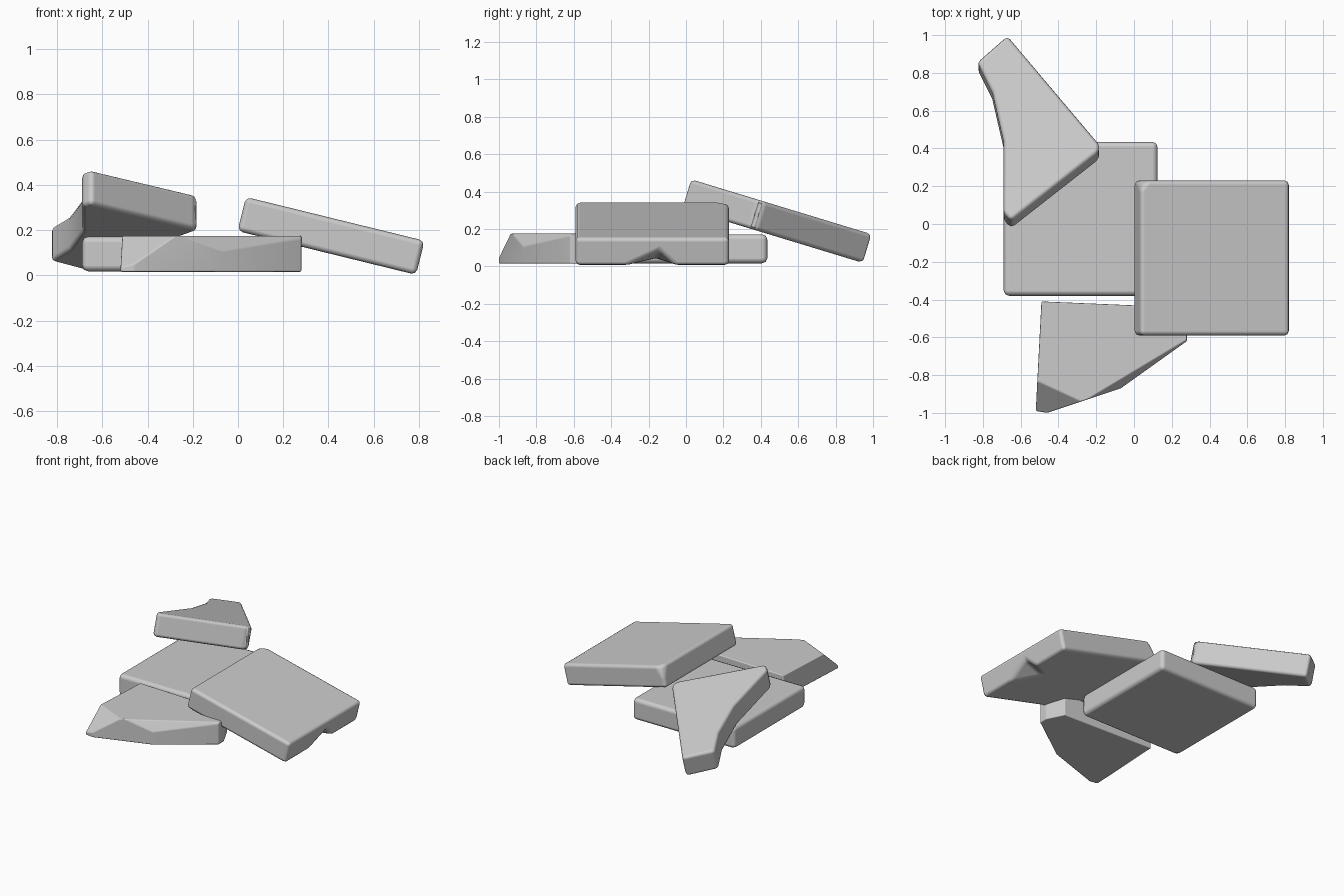
import bpy, bmesh
from mathutils import Vector

cube = bpy.data.objects.get("Cube")
if cube:
    bpy.data.objects.remove(cube, do_unlink=True)

stone = bpy.data.materials.new("grey_stone")
stone.use_nodes = True
grey = (0.6, 0.6, 0.6, 1)
stone.diffuse_color = grey
stone.node_tree.nodes["Principled BSDF"].inputs["Base Color"].default_value = grey


def add_object(name, bm):
    mesh = bpy.data.meshes.new(name)
    bm.normal_update()
    bm.to_mesh(mesh)
    bm.free()
    obj = bpy.data.objects.new(name, mesh)
    bpy.context.collection.objects.link(obj)
    mesh.materials.append(stone)
    return obj


def slab(name, outline, height, slope=(0, 0), thick=0.155, chips=(), cutter=None, bevel=0.028):
    """Extrude an outline lying on a tilted top plane, then chip and bevel it."""
    bm = bmesh.new()
    normal = Vector((-slope[0], -slope[1], 1)).normalized()
    top = [bm.verts.new((x, y, height + slope[0] * x + slope[1] * y)) for x, y in outline]
    face = bm.faces.new(top)
    result = bmesh.ops.extrude_face_region(bm, geom=[face])
    moved = [v for v in result["geom"] if isinstance(v, bmesh.types.BMVert)]
    bmesh.ops.translate(bm, verts=moved, vec=-normal * thick)
    # Broken-off corners: cut away everything on the outer side of a plane
    for point, direction in chips:
        geom = bm.verts[:] + bm.edges[:] + bm.faces[:]
        bmesh.ops.bisect_plane(bm, geom=geom, plane_co=point, plane_no=direction, clear_outer=True)
        bmesh.ops.holes_fill(bm, edges=[e for e in bm.edges if e.is_boundary], sides=0)
    bmesh.ops.recalc_face_normals(bm, faces=bm.faces)
    for f in bm.faces:
        f.smooth = True
    obj = add_object(name, bm)
    if cutter:
        cut = obj.modifiers.new("notch", "BOOLEAN")
        cut.object = cutter
        cut.solver = "EXACT"
    worn = obj.modifiers.new("worn_edges", "BEVEL")
    worn.width = bevel
    worn.segments = 2
    worn.limit_method = "ANGLE"
    worn.angle_limit = 0.45
    worn.harden_normals = True
    return obj


# Flat square slab at the bottom
slab("base_slab", [(-0.69, -0.38), (0.125, -0.38), (0.125, 0.435), (-0.69, 0.435)], 0.172)

# Wedge-shaped helper for the notch under the leaning slab
bm = bmesh.new()
ring = [bm.verts.new(p) for p in [(0.9, -0.45, -0.03), (0.9, 0.04, -0.03), (0.9, -0.13, 0.11)]]
tip = bm.verts.new((0.6, -0.17, 0.03))
bm.faces.new(ring)
for i in range(3):
    bm.faces.new((ring[i], ring[i - 1], tip))
bmesh.ops.recalc_face_normals(bm, faces=bm.faces)
notch = add_object("notch_cutter", bm)
notch.hide_render = True
notch.hide_viewport = True
notch.display_type = "WIRE"

# Square slab leaning on the base
slab("leaning_slab", [(0.035, -0.59), (0.825, -0.59), (0.825, 0.23), (0.035, 0.23)],
     0.355, (-0.245, 0), cutter=notch,
     chips=[((0.05, 0.2, 0.34), (-0.6, 0.6, 0.5))])

# Broken slab lying in front, worn down at its front tip and front edge
slab("front_slab",
     [(-0.49, -0.41), (-0.52, -0.99), (-0.46, -1.0), (-0.07, -0.87), (0.28, -0.62),
      (0.28, -0.56), (0.22, -0.44)], 0.175, thick=0.16,
     chips=[((-0.45, -0.86, 0.175), (-0.3, -0.65, 0.75)),
            ((0.0, -0.78, 0.175), (0.42, -0.7, 0.5))])

# Long broken slab tilted down towards the back
slab("back_slab",
     [(-0.83, 0.86), (-0.67, 1.0), (-0.18, 0.42), (-0.19, 0.38), (-0.65, 0.02),
      (-0.69, 0.06), (-0.69, 0.44), (-0.75, 0.7)],
     0.474, (0, -0.304), thick=0.16)
